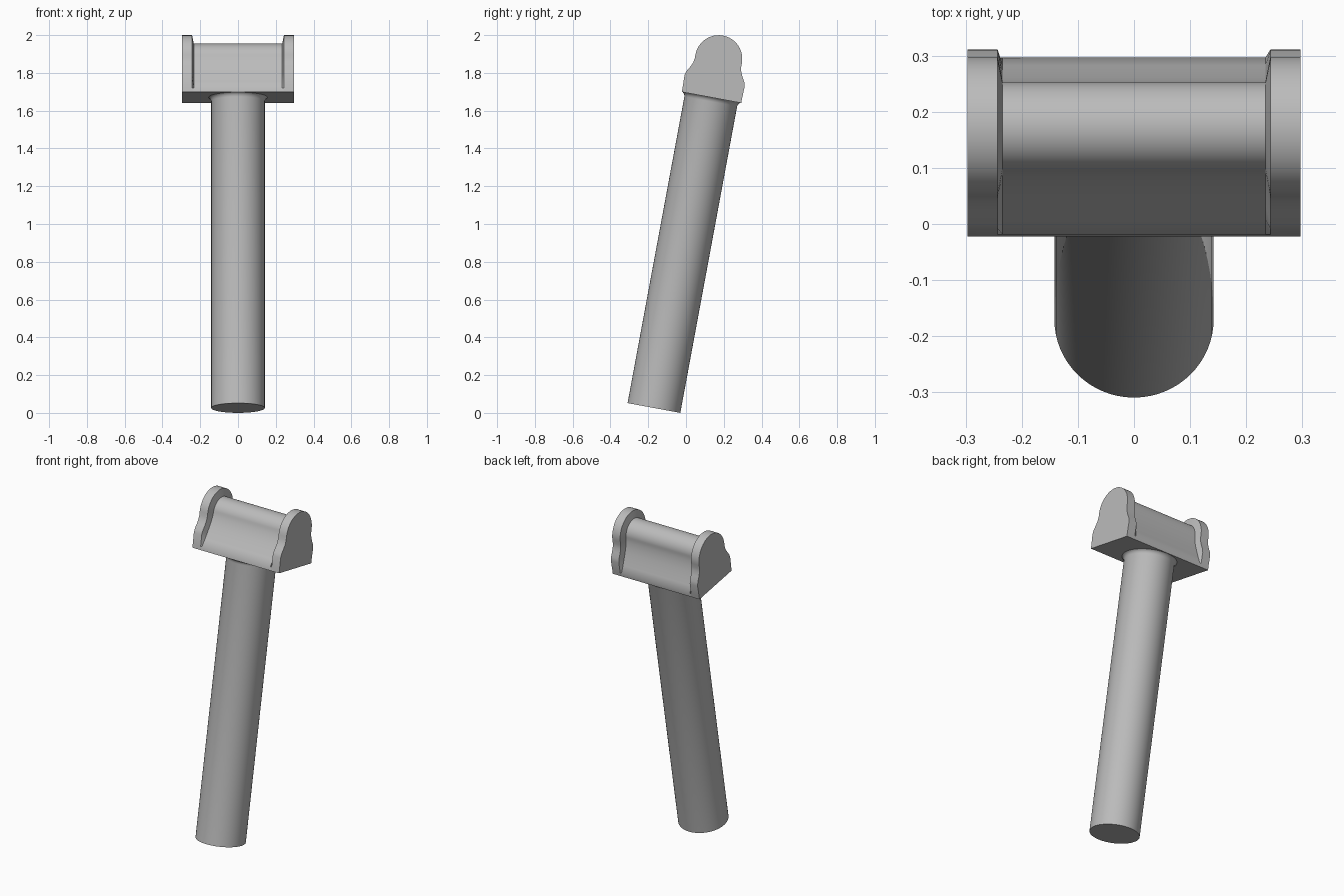
import bpy, bmesh
from math import sin, cos, radians, pi

cube = bpy.data.objects.get("Cube")
if cube:
    bpy.data.objects.remove(cube, do_unlink=True)

TILT = radians(10.5)
BASE = (0, 0.135, 1.67)      # centre of the head's underside

grey = bpy.data.materials.new("grey")
grey.use_nodes = True
colour = (0.5, 0.5, 0.5, 1)
grey.diffuse_color = colour
grey.node_tree.nodes["Principled BSDF"].inputs["Base Color"].default_value = colour


def loft(name, rings, angle):
    """Skin a row of closed rings, cap both ends and tilt the result."""
    bm = bmesh.new()
    loops = [[bm.verts.new(p) for p in ring] for ring in rings]
    n = len(loops[0])
    for a, b in zip(loops, loops[1:]):
        for i in range(n):
            j = (i + 1) % n
            bm.faces.new((a[i], a[j], b[j], b[i]))
    bm.faces.new(loops[0])
    bm.faces.new(loops[-1])
    bmesh.ops.recalc_face_normals(bm, faces=bm.faces)
    mesh = bpy.data.meshes.new(name)
    bm.to_mesh(mesh)
    bm.free()
    mesh.materials.append(grey)
    obj = bpy.data.objects.new(name, mesh)
    bpy.context.collection.objects.link(obj)
    obj.location = BASE
    obj.rotation_euler.x = -TILT
    bpy.ops.object.select_all(action='DESELECT')
    obj.select_set(True)
    bpy.context.view_layer.objects.active = obj
    bpy.ops.object.shade_smooth_by_angle(angle=radians(angle))
    return obj


def outline(side, radius, centre, steps=24):
    """Mirrored side points joined by a round top."""
    arc = [(radius * cos(pi * i / steps), centre + radius * sin(pi * i / steps))
           for i in range(steps + 1)]
    return side + arc + [(-u, v) for u, v in reversed(side)]


# Head: tall rounded end walls with a slimmer saddle between them
wall = outline([(0.16, 0), (0.16, 0.022), (0.162, 0.09), (0.156, 0.112),
                (0.14, 0.14), (0.129, 0.165), (0.125, 0.187)], 0.125, 0.208)
saddle = outline([(0.16, 0), (0.16, 0.022), (0.139, 0.06), (0.12, 0.097),
                  (0.104, 0.13), (0.092, 0.16), (0.084, 0.187)], 0.08, 0.208)
stations = [(-0.297, wall), (-0.243, wall), (-0.234, saddle),
            (0.234, saddle), (0.243, wall), (0.297, wall)]
loft("head", [[(x, u, v) for u, v in shape] for x, shape in stations], 30)

# Column: long cylinder with a small flare under the head
column = [(0.142, -1.672), (0.142, -0.022), (0.145, -0.011),
          (0.150, -0.004), (0.157, 0.001)]
SIDES = 64
loft("column", [[(r * cos(2 * pi * i / SIDES), r * sin(2 * pi * i / SIDES), z)
                 for i in range(SIDES)] for r, z in column], 40)
